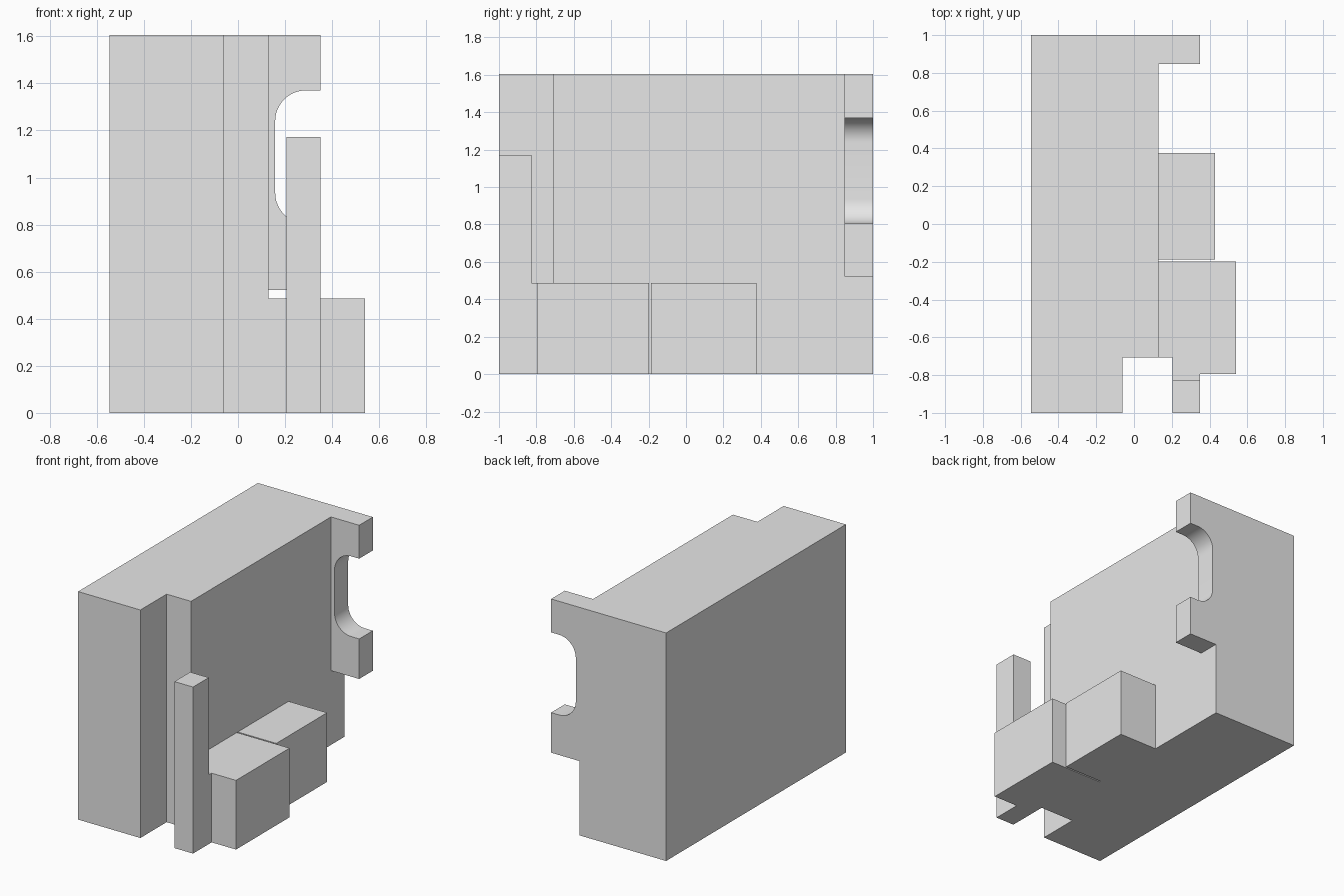
import bpy, bmesh, math

if "Cube" in bpy.data.objects:
    bpy.data.objects.remove(bpy.data.objects["Cube"])

grey = bpy.data.materials.new("light_grey")
grey.diffuse_color = (0.8, 0.8, 0.8, 1)
grey.use_nodes = True
grey.node_tree.nodes["Principled BSDF"].inputs["Base Color"].default_value = grey.diffuse_color


def prism(name, pts, to_3d, depth):
    """Extrude a closed 2D profile along the given vector."""
    bm = bmesh.new()
    face = bm.faces.new([bm.verts.new(to_3d(a, b)) for a, b in pts])
    ext = bmesh.ops.extrude_face_region(bm, geom=[face])["geom"]
    bmesh.ops.translate(bm, vec=depth,
                        verts=[v for v in ext if isinstance(v, bmesh.types.BMVert)])
    bmesh.ops.recalc_face_normals(bm, faces=bm.faces)
    me = bpy.data.meshes.new(name)
    bm.to_mesh(me)
    bm.free()
    me.materials.append(grey)
    ob = bpy.data.objects.new(name, me)
    bpy.context.collection.objects.link(ob)
    return ob


def plan(name, pts, height):
    return prism(name, pts, lambda x, y: (x, y, 0), (0, 0, height))


def arc(cx, cz, r, a0, a1, n=12):
    return [(cx + r * math.cos(math.radians(a0 + (a1 - a0) * i / n)),
             cz + r * math.sin(math.radians(a0 + (a1 - a0) * i / n))) for i in range(n + 1)]


# Main slab with the notch in its front right corner
body = plan("body", [(-.545, -1), (-.06, -1), (-.06, -.708), (.13, -.708),
                     (.13, 1), (-.545, 1)], 1.605)

# Parts that overlap the slab slightly and are fused with it
inside = 0.05
front_block = plan("front_block", [
    (inside, -.708), (.205, -.708), (.205, -.825), (.35, -.825), (.35, -.793),
    (.54, -.793), (.54, -.198), (inside, -.198)], .487)
rear_block = plan("rear_block", [(inside, -.188), (.43, -.188), (.43, .377),
                                 (inside, .377)], .487)
post = plan("post", [(.205, -1), (.35, -1), (.35, -.825), (.205, -.825)], 1.172)

# Rear flange with a rounded slot open to the side
r = .13
slot = arc(.158 + r, 1.37 - r, r, 90, 180) + arc(.158 + r, .805 + r, r, 180, 270)
flange = prism("flange",
               [(inside, .523), (inside, 1.605), (.35, 1.605), (.35, 1.37)] + slot
               + [(.35, .805), (.35, .523)],
               lambda x, z: (x, .848, z), (0, .152, 0))

# Fuse everything into one solid
for part in (front_block, post, rear_block, flange):
    mod = body.modifiers.new("join_" + part.name, 'BOOLEAN')
    mod.operation = 'UNION'
    mod.solver = 'EXACT'
    mod.object = part
bpy.context.view_layer.objects.active = body
body.select_set(True)
for mod in list(body.modifiers):
    bpy.ops.object.modifier_apply(modifier=mod.name)
for part in (front_block, post, rear_block, flange):
    bpy.data.objects.remove(part)

# Merge flush faces, then smooth only the slot corners
bm = bmesh.new()
bm.from_mesh(body.data)
bmesh.ops.remove_doubles(bm, verts=bm.verts, dist=1e-5)
bmesh.ops.dissolve_limit(bm, angle_limit=math.radians(1), verts=bm.verts, edges=bm.edges)
bm.to_mesh(body.data)
bm.free()
bpy.ops.object.shade_smooth_by_angle(angle=math.radians(30))
